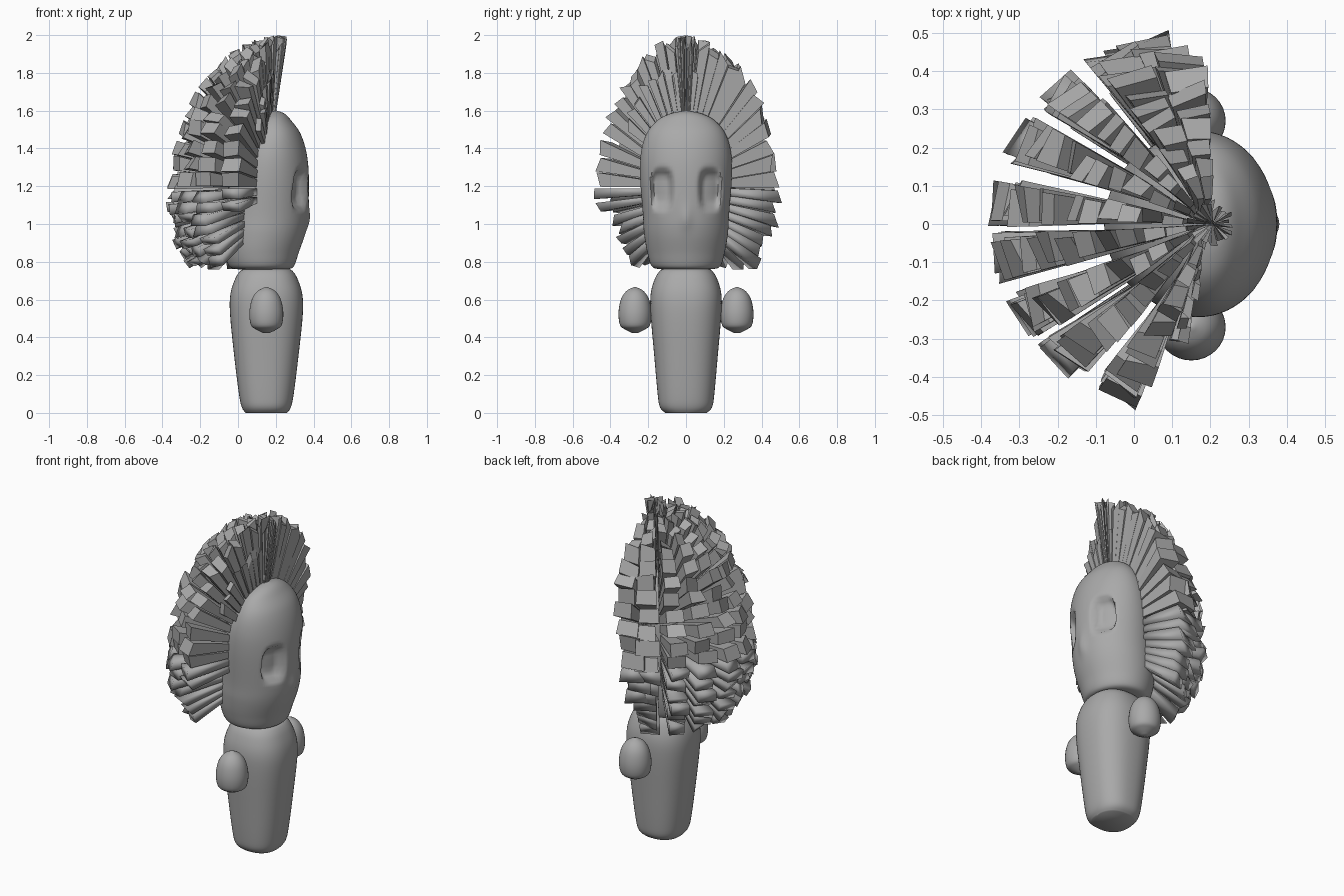
import bpy, bmesh, math, random
from math import sin, cos, radians, pi

random.seed(4)
if "Cube" in bpy.data.objects:
    bpy.data.objects.remove(bpy.data.objects["Cube"])

grey = bpy.data.materials.new("mid grey")
grey.use_nodes = True
TONE = (0.4, 0.4, 0.4, 1)
grey.diffuse_color = TONE
grey.node_tree.nodes["Principled BSDF"].inputs["Base Color"].default_value = TONE


def finish(name, bm):
    bmesh.ops.recalc_face_normals(bm, faces=bm.faces)
    mesh = bpy.data.meshes.new(name)
    bm.to_mesh(mesh)
    bm.free()
    mesh.materials.append(grey)
    obj = bpy.data.objects.new(name, mesh)
    bpy.context.collection.objects.link(obj)
    return obj


def refine(rows, steps):
    """Catmull-Rom through the profile rows."""
    out = []
    for i in range(len(rows) - 1):
        four = [rows[max(i - 1, 0)], rows[i], rows[i + 1], rows[min(i + 2, len(rows) - 1)]]
        for s in range(steps):
            t = s / steps
            out.append([b + t / 2 * (c - a + t * (2 * a - 5 * b + 4 * c - d + t * (3 * (b - c) + d - a)))
                        for a, b, c, d in zip(*four)])
    return out + [rows[-1]]


def loft(name, rows, y0=0, power=2, sides=48, steps=4, shape=None):
    """Stack oval rings; each row is height, back x, front x, half width."""
    bm = bmesh.new()
    rings = []
    for z, back, front, half in refine(rows, steps):
        ring = []
        for k in range(sides):
            a = 2 * pi * k / sides
            cx, cy = [math.copysign(abs(v) ** (2 / power), v) for v in (cos(a), sin(a))]
            co = [(back + front) / 2 + (front - back) / 2 * cx, y0 + half * cy, z]
            if shape:
                shape(co)
            ring.append(bm.verts.new(co))
        rings.append(ring)
    for low, high in zip(rings, rings[1:]):
        for k in range(sides):
            n = (k + 1) % sides
            bm.faces.new((low[k], low[n], high[n], high[k]))
    bm.faces.new(rings[0])
    bm.faces.new(rings[-1])
    obj = finish(name, bm)
    bpy.ops.object.select_all(action='DESELECT')
    obj.select_set(True)
    bpy.context.view_layer.objects.active = obj
    bpy.ops.object.shade_smooth_by_angle(angle=radians(50))
    return obj


# Body: a tapered peg, widest below the shoulders
loft("body", [(0, .04, .26, .11), (.03, .02, .28, .138), (.1, .005, .295, .15),
              (.3, -.02, .32, .168), (.52, -.042, .343, .187), (.63, -.04, .34, .187),
              (.71, -.015, .315, .165), (.75, .01, .29, .14), (.762, .03, .27, .12)], power=2.4)

# Arms: two egg-shaped stubs
for side, label in ((1, "left_arm"), (-1, "right_arm")):
    egg = [(.422, .015), (.442, .055), (.466, .082), (.53, .09), (.6, .077), (.645, .047), (.667, .004)]
    loft(label, [(z, .15 - r, .15 + r, r * .97) for z, r in egg], y0=side * .27, sides=32)


# Head: an oval with sunken eye sockets and a slight nose
def carve_face(co):
    x, y, z = co
    if x < .2:
        return
    d = ((abs(abs(y) - .127) / .055) ** 3 + (abs(z - 1.185) / .1) ** 3) ** (1 / 3)
    t = min(max((1.2 - d) / .5, 0), 1)
    co[0] -= .05 * t * t * (3 - 2 * t)
    co[0] += .012 * math.exp(-(y / .03) ** 2 - ((z - 1.03) / .06) ** 2)


loft("head", [(.76, 0, .26, .13), (.775, -.045, .295, .18), (.85, -.072, .322, .205),
              (.95, -.078, .355, .222), (1.05, -.07, .37, .228), (1.25, -.045, .375, .243),
              (1.38, -.01, .362, .238), (1.48, .045, .33, .208), (1.55, .1, .28, .15),
              (1.585, .15, .245, .08), (1.6, .19, .205, .006)],
     sides=112, steps=7, shape=carve_face)


# Hair: columns of block spikes fanning out from the back of the head
def on_shell(az, el, radii, scale=1):
    rx, ry, up, down = radii
    a, e = radians(az), radians(el)
    rise = (up if e > 0 else down) * sin(e) * scale
    # the crown leans forward and the nape flares out
    flare = max(-rise, 0) * .15
    return (.16 + (rx * cos(e) * scale + flare) * cos(a) + max(rise, 0) * .06,
            (ry * cos(e) * scale + flare) * sin(a), 1.2 + rise)


ROOT = (.16, .21, .37, .34)
TIP = (.53, .5, .79, .57)
CORNERS = ((-1, -1), (1, -1), (1, 1), (-1, 1))
LOWEST = {0: -19, 8: -12, 9: 34}
hair = bmesh.new()
for col, az in enumerate((97, 114, 134, 153, 173, 190, 209, 227, 246, 259)):
    edge = col == 9
    for el in range(LOWEST.get(col, -47), 100, 7):
        wide = 2.5 if edge else (7.5 if col < 2 else 6)
        tall = 3.3 if col < 2 else 2.8
        reach = (.8 if edge else 1) * random.uniform(.93, 1.0)
        da, de = random.uniform(-2, 2), random.uniform(-1, 1)
        tilt, lean = random.uniform(-.04, .04), random.uniform(-.04, .03)
        # the frontmost column sweeps back as it descends
        mid = az + (max(30 - el, 0) * .25 if col == 0 else 0)
        root = [hair.verts.new(on_shell(mid + i * wide, el + j * tall, ROOT)) for i, j in CORNERS]
        tip = [hair.verts.new(on_shell(mid + da + i * wide, el + de + j * tall, TIP,
                                       min(reach + i * tilt + j * lean, 1.01))) for i, j in CORNERS]
        faces = [hair.faces.new(tip), hair.faces.new(root[::-1])]
        for k in range(4):
            n = (k + 1) % 4
            faces.append(hair.faces.new((root[k], root[n], tip[n], tip[k])))
        # the lower spikes have soft shading
        for f in faces:
            f.smooth = el < 0
finish("hair", hair)
